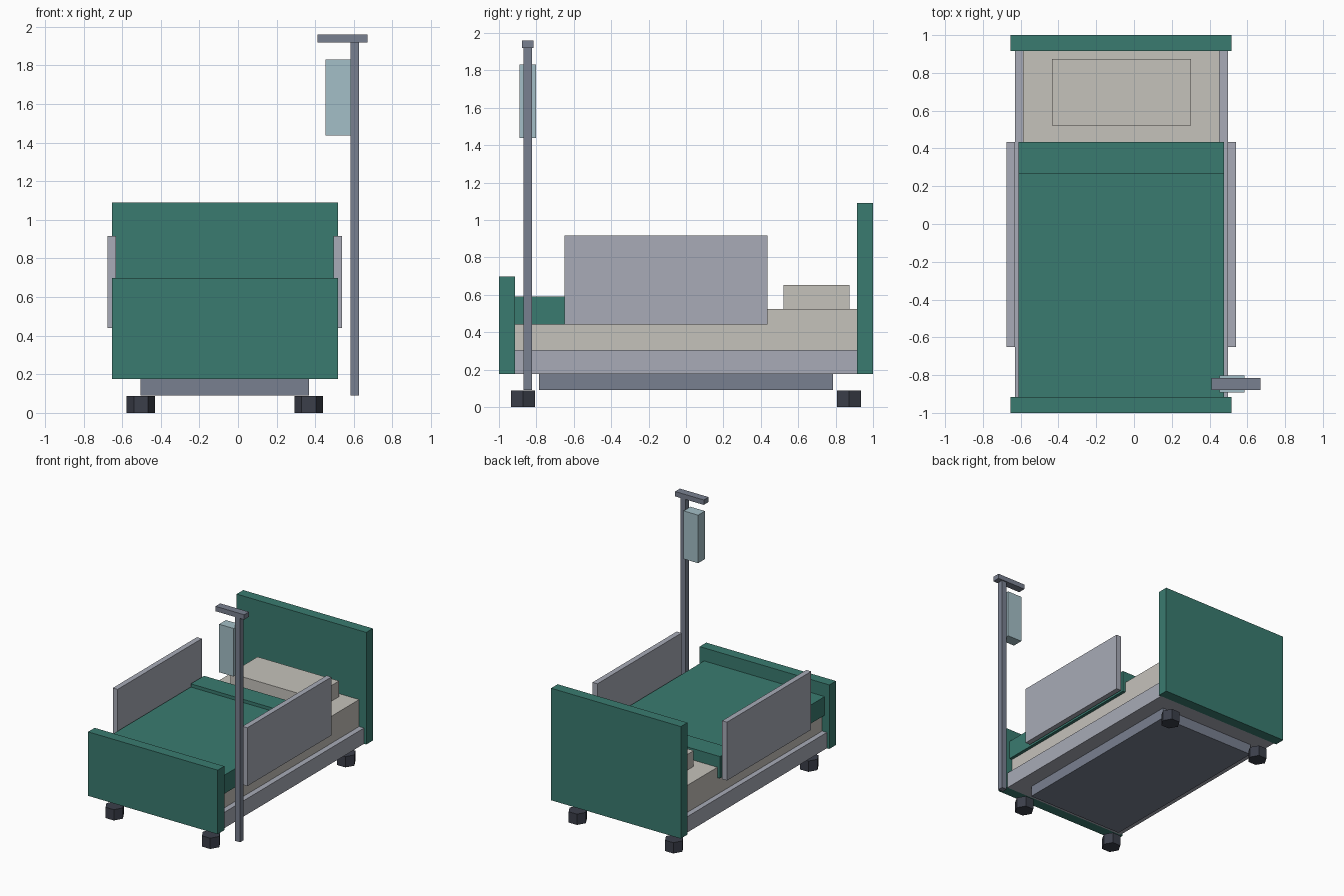
import bpy, bmesh, math

if "Cube" in bpy.data.objects:
    bpy.data.objects.remove(bpy.data.objects["Cube"])


def material(name, hex_colour):
    def lin(c):
        return c / 12.92 if c <= 0.04045 else ((c + 0.055) / 1.055) ** 2.4
    rgb = [lin(int(hex_colour[i:i + 2], 16) / 255) for i in (0, 2, 4)]
    m = bpy.data.materials.new(name)
    m.diffuse_color = (*rgb, 1)
    m.use_nodes = True
    m.node_tree.nodes["Principled BSDF"].inputs["Base Color"].default_value = m.diffuse_color
    return m


GREEN = material("teal_green", "3A7B70")
LINEN = material("linen", "C5C2BB")
LIGHT = material("light_metal", "A8ABB7")
DARK = material("dark_metal", "798090")
RUBBER = material("rubber", "3B3F4A")
FLUID = material("fluid_blue", "A4BFC7")


def finish(name, bm, mat):
    me = bpy.data.meshes.new(name)
    bm.to_mesh(me)
    bm.free()
    me.materials.append(mat)
    ob = bpy.data.objects.new(name, me)
    bpy.context.collection.objects.link(ob)
    return ob


def box(name, x, y, z, mat):
    """Box from (min, max) ranges on each axis."""
    bm = bmesh.new()
    bmesh.ops.create_cube(bm, size=1)
    for v in bm.verts:
        v.co = [r[0] + (c + 0.5) * (r[1] - r[0]) for c, r in zip(v.co, (x, y, z))]
    return finish(name, bm, mat)


def caster(name, x, y, mat):
    """Upright six-sided foot with corners on the x axis."""
    bm = bmesh.new()
    bmesh.ops.create_cone(bm, cap_ends=True, segments=6, radius1=0.074, radius2=0.074, depth=0.088)
    xs = max(v.co.x for v in bm.verts)
    turn = 0 if xs > 0.073 else math.radians(30)
    for v in bm.verts:
        a = math.atan2(v.co.y, v.co.x) + turn
        v.co = (x + 0.074 * math.cos(a), y + 0.074 * math.sin(a), v.co.z + 0.044)
    return finish(name, bm, mat)


CX = -0.068  # centre line of the bed

# end boards
box("headboard", (-0.653, 0.517), (0.915, 1.0), (0.176, 1.09), GREEN)
box("footboard", (-0.653, 0.517), (-1.0, -0.915), (0.176, 0.698), GREEN)

# frame and base
box("bed_frame", (-0.631, 0.497), (-0.915, 0.915), (0.176, 0.305), LIGHT)
box("base", (-0.504, 0.368), (-0.785, 0.785), (0.09, 0.176), DARK)

# bedding
box("mattress", (-0.588, 0.452), (-0.915, 0.915), (0.305, 0.525), LINEN)
box("pillow", (-0.435, 0.301), (0.522, 0.873), (0.525, 0.653), LINEN)
box("blanket", (-0.611, 0.477), (-0.915, 0.264), (0.44, 0.592), GREEN)
box("blanket_fold", (-0.611, 0.477), (0.264, 0.435), (0.44, 0.618), GREEN)

# casters and side rails, mirrored about the centre line
for side, s in (("left", -1), ("right", 1)):
    for end, y in (("front", -0.871), ("back", 0.871)):
        caster(f"{end}_{side}_caster", CX + s * 0.435, y, RUBBER)
    xs = sorted((CX + s * 0.563, CX + s * 0.607))
    box(f"{side}_side_rail", xs, (-0.65, 0.435), (0.44, 0.916), LIGHT)

# drip stand
box("drip_pole", (0.582, 0.628), (-0.87, -0.824), (0.09, 1.92), DARK)
box("drip_crossbar", (0.411, 0.67), (-0.878, -0.816), (1.92, 1.96), DARK)
box("drip_bag", (0.453, 0.585), (-0.891, -0.803), (1.438, 1.83), FLUID)
